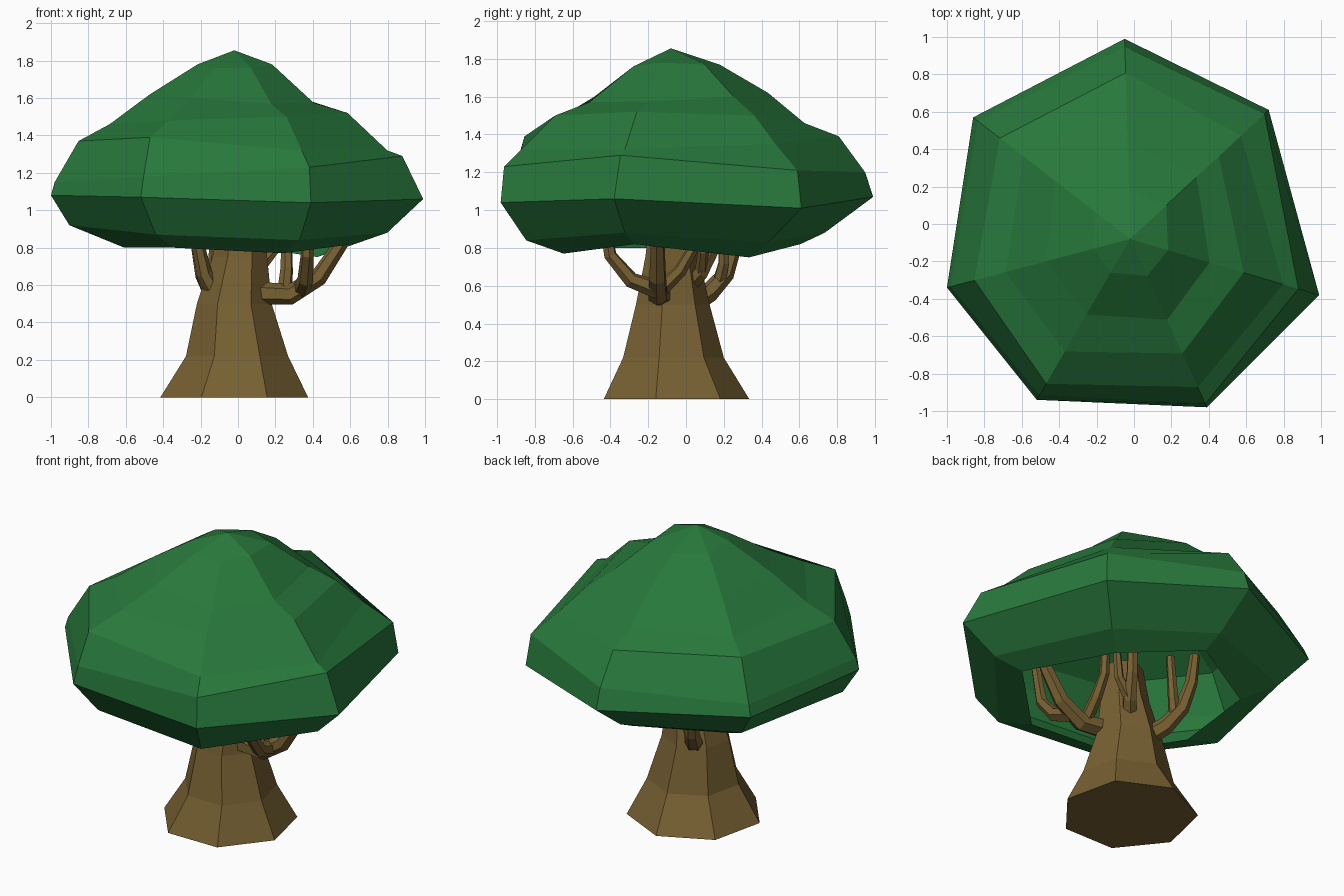
import bpy, bmesh, math
from mathutils import Vector

if "Cube" in bpy.data.objects:
    bpy.data.objects.remove(bpy.data.objects["Cube"])


def material(name, color):
    m = bpy.data.materials.new(name)
    m.diffuse_color = (*color, 1)
    m.use_nodes = True
    m.node_tree.nodes["Principled BSDF"].inputs["Base Color"].default_value = m.diffuse_color
    return m


GREEN = material("leaf green", (0.021, 0.19, 0.045))
BROWN = material("bark brown", (0.185, 0.118, 0.032))


def skin(name, rings, mat, cap_start=None, cap_end=None):
    """Join rings of equal point count; a cap is 'face', an apex point or None."""
    bm = bmesh.new()
    loops = [[bm.verts.new(p) for p in ring] for ring in rings]
    n = len(loops[0])
    for a, b in zip(loops, loops[1:]):
        for i in range(n):
            j = (i + 1) % n
            bm.faces.new((a[i], a[j], b[j], b[i]))
    for loop, cap in ((loops[0], cap_start), (loops[-1], cap_end)):
        if cap == "face":
            bm.faces.new(loop)
        elif cap:
            tip = bm.verts.new(cap)
            for i in range(n):
                bm.faces.new((loop[i], loop[(i + 1) % n], tip))
    bmesh.ops.recalc_face_normals(bm, faces=bm.faces)
    mesh = bpy.data.meshes.new(name)
    bm.to_mesh(mesh)
    bm.free()
    mesh.materials.append(mat)
    obj = bpy.data.objects.new(name, mesh)
    bpy.context.collection.objects.link(obj)
    return obj


# Canopy: seven ribs, each an outward reach with (fraction of reach, height) from rim to crown
CENTRE = Vector((-0.02, -0.08))
RIBS = [
    ((-0.03, 1.07), [(.64, .82), (.76, .88), (1, 1.07), (.96, 1.20), (.83, 1.39), (.66, 1.46), (.48, 1.62), (.24, 1.77)]),
    ((-0.84, 0.65), [(.62, .80), (.83, .90), (1, 1.08), (.97, 1.15), (.83, 1.39), (.68, 1.45), (.48, 1.61), (.22, 1.77)]),
    ((-0.98, -0.26), [(.60, .80), (.90, .92), (1, 1.08), (.98, 1.15), (.85, 1.37), (.68, 1.46), (.46, 1.62), (.20, 1.78)]),
    ((-0.50, -0.86), [(.65, .80), (.84, .87), (1, 1.07), (.97, 1.18), (.90, 1.39), (.70, 1.48), (.47, 1.60), (.21, 1.76)]),
    ((0.41, -0.90), [(.63, .77), (.85, .84), (1, 1.04), (.98, 1.23), (.88, 1.32), (.68, 1.50), (.48, 1.57), (.22, 1.76)]),
    ((1.01, -0.30), [(.64, .82), (.81, .88), (1, 1.06), (.89, 1.29), (.81, 1.32), (.60, 1.52), (.42, 1.575), (.20, 1.78)]),
    ((0.74, 0.69), [(.60, .75), (.75, .83), (1, 1.01), (.97, 1.21), (.80, 1.35), (.64, 1.50), (.48, 1.60), (.26, 1.77)]),
]
canopy_rings = [
    [(CENTRE.x + d[0] * prof[k][0], CENTRE.y + d[1] * prof[k][0], prof[k][1]) for d, prof in RIBS]
    for k in range(8)
]
skin("canopy", canopy_rings, GREEN, cap_end=(-0.02, -0.08, 1.855))

# Trunk: flared seven-sided column, (centre x, centre y, radius, height)
TRUNK = [(-.02, -.07, .405, 0), (-.005, -.08, .28, .22), (-.02, -.08, .205, .5),
         (.01, -.08, .15, .75), (.02, -.08, .12, .97)]
trunk_rings = [
    [(x + r * math.cos(math.pi / 2 + i * math.tau / 7),
      y + r * math.sin(math.pi / 2 + i * math.tau / 7), z) for i in range(7)]
    for x, y, r, z in TRUNK
]
skin("trunk", trunk_rings, BROWN, "face", "face")


def branch(name, path, r0, r1, sides=6):
    """Tapered tube along a path."""
    pts = [Vector(p) for p in path]
    rings = []
    side = None
    for i, p in enumerate(pts):
        t = (pts[min(i + 1, len(pts) - 1)] - pts[max(i - 1, 0)]).normalized()
        if side is None:
            side = t.cross(Vector((0.3, -0.5, 0.8)))
        side = (side - t * side.dot(t)).normalized()
        up = t.cross(side)
        r = r0 + (r1 - r0) * i / (len(pts) - 1)
        rings.append([p + r * (math.cos(a) * side + math.sin(a) * up)
                      for a in (k * math.tau / sides for k in range(sides))])
    skin(name, rings, BROWN, "face", "face")


# Boughs and their twigs
branch("right_bough", [(.02, -.12, .56), (.28, -.15, .55), (.43, -.15, .64), (.55, -.15, .82), (.60, -.15, 1.0)], .065, .03)
branch("right_front_twig", [(.34, -.15, .58), (.36, -.29, .63), (.37, -.40, .76), (.38, -.44, 1.0)], .05, .028)
branch("right_back_twig", [(.25, -.14, .57), (.26, -.03, .68), (.26, .04, .80), (.26, .05, 1.0)], .04, .025)
branch("left_bough", [(-.05, -.01, .48), (-.14, .12, .56), (-.19, .21, .66), (-.22, .26, .82), (-.23, .28, 1.0)], .06, .03)
branch("left_twig", [(-.17, .17, .60), (-.13, .20, .72), (-.11, .20, .98)], .038, .025)
branch("back_bough", [(.03, -.01, .58), (.10, .08, .67), (.14, .15, .80), (.15, .17, 1.05)], .05, .028)
branch("back_twig", [(.10, .08, .67), (.19, .09, .78), (.22, .10, 1.0)], .035, .022)
branch("left_front_twig", [(-.10, -.12, .52), (-.18, -.15, .66), (-.21, -.17, .80), (-.21, -.18, .98)], .05, .028)
